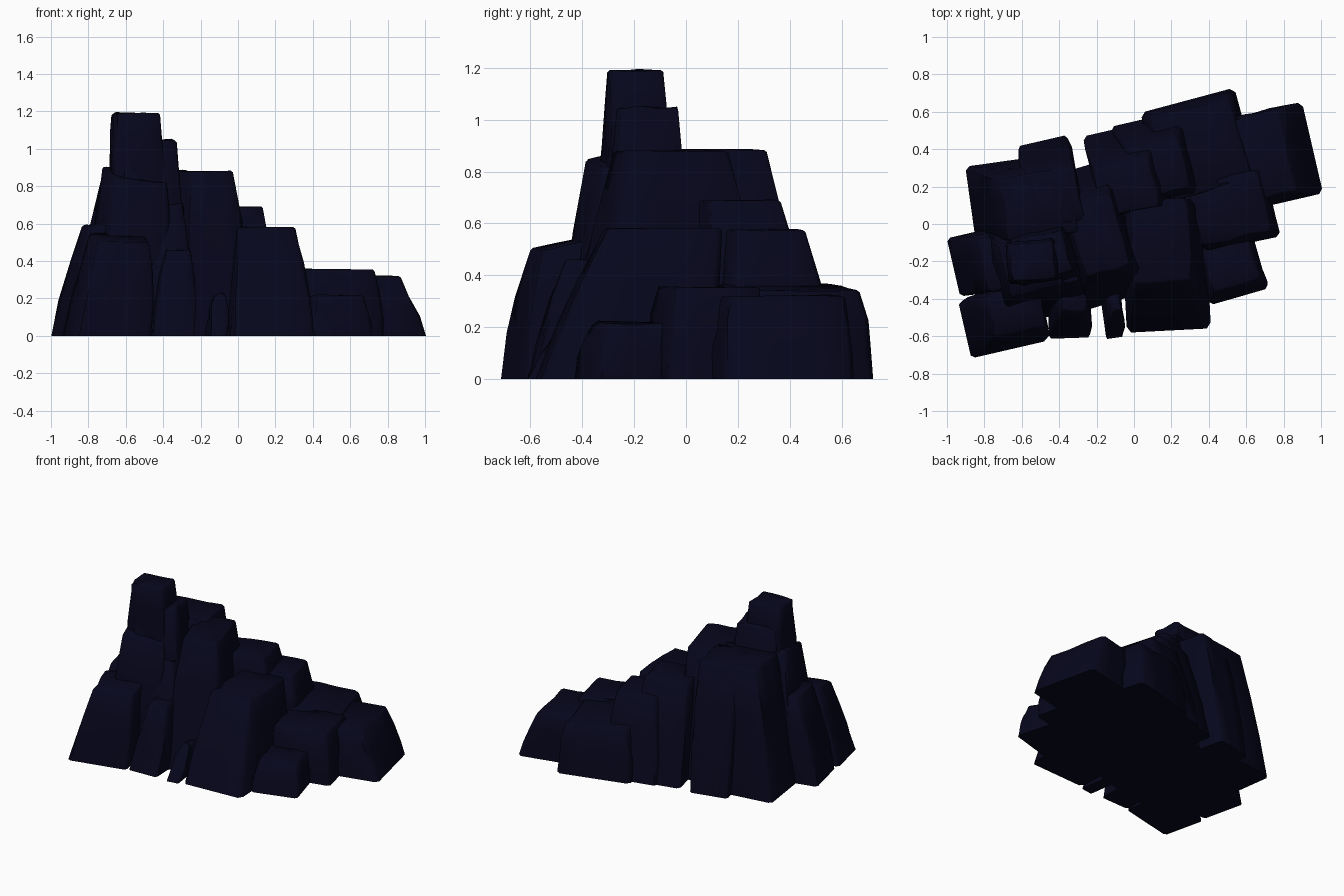
import bpy, bmesh, math, random
from mathutils import Vector

if "Cube" in bpy.data.objects:
    bpy.data.objects.remove(bpy.data.objects["Cube"])

random.seed(4)

stone = bpy.data.materials.new("dark navy stone")
stone.diffuse_color = (0.002, 0.002, 0.012, 1)
stone.use_nodes = True
stone.node_tree.nodes["Principled BSDF"].inputs["Base Color"].default_value = stone.diffuse_color


def rock(name, h, rot, base, top, z0=0.0, bulge=0.01, tilt=(0, 0)):
    """Tapered weathered block; base and top are (centre x, centre y, width, depth)."""
    c, s = math.cos(math.radians(rot)), math.sin(math.radians(rot))
    bm = bmesh.new()
    bmesh.ops.create_cube(bm, size=1)
    bmesh.ops.bevel(bm, geom=[e for e in bm.edges
                              if abs(e.verts[0].co.z - e.verts[1].co.z) > 0.5],
                    offset=0.05, segments=1, affect='EDGES')
    bmesh.ops.subdivide_edges(bm, edges=[e for e in bm.edges if e.calc_length() > 0.5],
                              cuts=2, use_grid_fill=True)
    for v in bm.verts:
        t = v.co.z + 0.5
        cx, cy, w, d = [a + (b - a) * t for a, b in zip(base, top)]
        swell = 2 * bulge * math.sin(math.pi * t)
        x, y = v.co.x * (w + swell), v.co.y * (d + swell)
        z = z0 + (h - z0) * t + t * (v.co.x * tilt[0] + v.co.y * tilt[1])
        p = Vector((cx + x * c - y * s, cy + x * s + y * c, z))
        if t > 0.01:
            j = 0.008
            p += Vector((random.uniform(-j, j), random.uniform(-j, j),
                         random.uniform(-j, j) * (0.5 if t > 0.9 else 2.5)))
        v.co = p
    # worn rim along the top
    bm.normal_update()
    rim = [e for e in bm.edges if len(e.link_faces) == 2
           and min(f.normal.z for f in e.link_faces) < 0.6
           and max(f.normal.z for f in e.link_faces) > 0.8]
    bmesh.ops.bevel(bm, geom=rim, offset=0.008, segments=1, affect='EDGES')
    bmesh.ops.recalc_face_normals(bm, faces=bm.faces)
    me = bpy.data.meshes.new(name)
    bm.to_mesh(me)
    bm.free()
    me.materials.append(stone)
    me.shade_smooth()
    me.set_sharp_from_angle(angle=math.radians(55))
    ob = bpy.data.objects.new(name, me)
    bpy.context.collection.objects.link(ob)
    return ob


# Inner core closing the gaps between blocks
rock("core", .3, 15, (.03, .05, 1.1, .62), (.03, .06, 1.0, .5))

# Peak
rock("summit_block", 1.19, 6, (-.545, -.2, .27, .22), (-.545, -.2, .23, .19), z0=.8)
rock("summit_shoulder", 1.045, 13, (-.48, -.17, .40, .36), (-.49, -.17, .27, .23))
rock("peak_front_column", .86, 13, (-.6, -.22, .42, .5), (-.55, -.22, .28, .29), tilt=(-.03, .06))
rock("peak_inner_column", .7, 5, (-.38, -.3, .26, .38), (-.38, -.24, .16, .16))

# Left side and back left
rock("left_back_column", .885, 8, (-.65, .13, .45, .42), (-.51, .1, .38, .34))
rock("back_column", .885, 13, (-.45, .27, .27, .36), (-.42, .14, .26, .29))
rock("left_block", .595, 13, (-.78, -.19, .38, .32), (-.66, -.19, .30, .28))

# Front
rock("front_left_block", .525, 13, (-.70, -.52, .42, .31), (-.63, -.46, .28, .24), tilt=(0, .05))
rock("front_column", .46, 2, (-.35, -.44, .22, .34), (-.32, -.37, .13, .18))
rock("front_sliver", .22, 8, (-.12, -.49, .09, .24), (-.1, -.41, .05, .1))

# Middle terraces stepping down to the right
rock("middle_mass", .88, 17, (-.21, -.06, .38, .74), (-.195, -.06, .25, .40))
rock("upper_terrace", .69, 13, (-.02, .3, .42, .44), (-.04, .2, .31, .27))
rock("front_terrace", .58, 3, (.17, -.25, .45, .64), (.14, -.09, .31, .44))
rock("back_terrace", .575, 13, (.12, .34, .40, .46), (.13, .3, .28, .28))

# Low right ledges
rock("back_ledge", .355, 15, (.35, .42, .52, .5), (.36, .4, .43, .45), tilt=(-.03, 0))
rock("right_ledge", .32, 13, (.745, .36, .43, .50), (.67, .36, .31, .45))
rock("middle_ledge", .355, 13, (.56, .05, .38, .32), (.51, .09, .38, .34))
rock("front_right_ledge", .215, 16, (.52, -.24, .32, .31), (.51, -.2, .26, .26))
